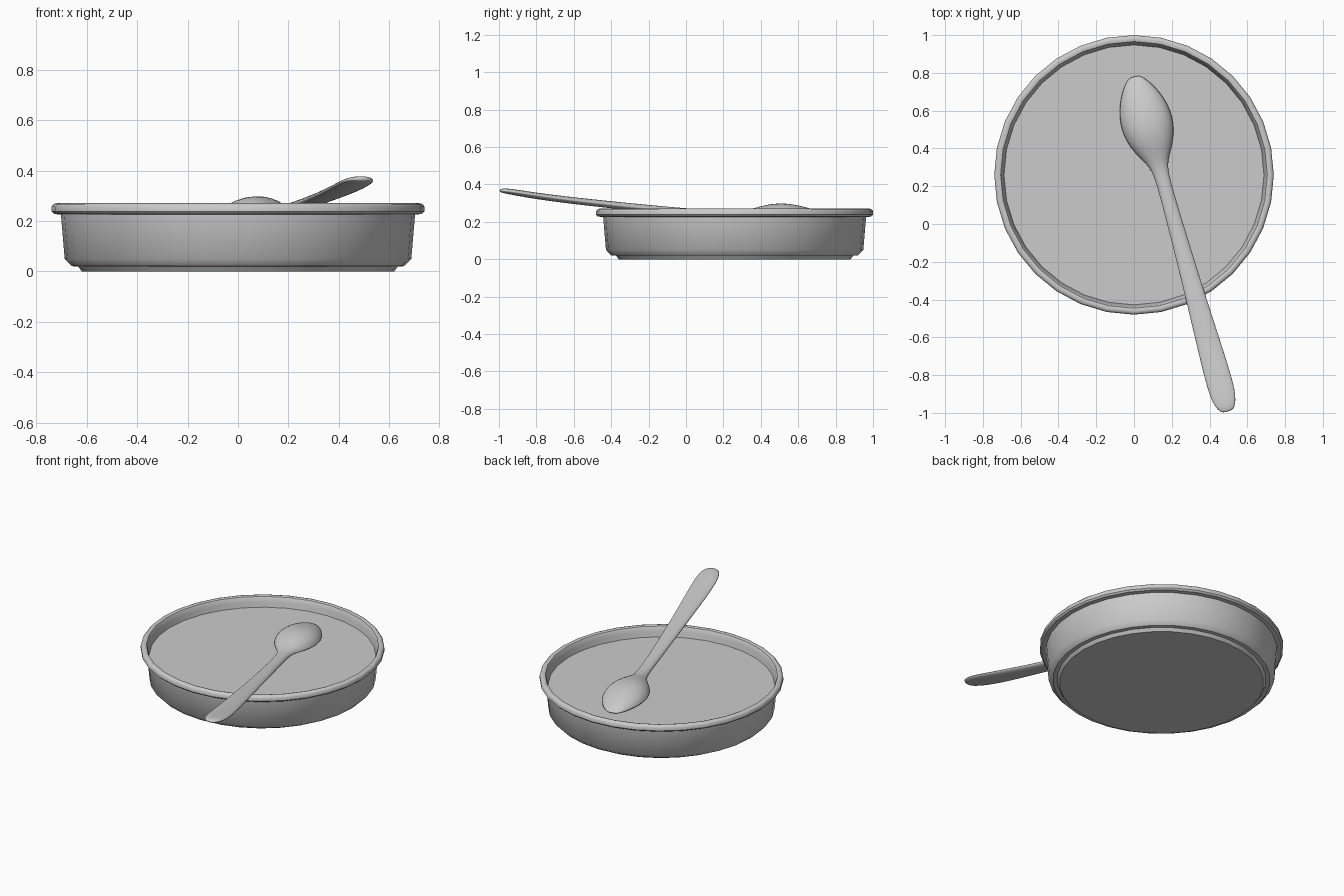
import bpy, bmesh, math

CY = 0.26      # dish centre in y
SIDES = 32


def finish(name, bm, angle):
    bmesh.ops.recalc_face_normals(bm, faces=bm.faces)
    me = bpy.data.meshes.new(name)
    bm.to_mesh(me)
    bm.free()
    ob = bpy.data.objects.new(name, me)
    bpy.context.collection.objects.link(ob)
    bpy.ops.object.select_all(action='DESELECT')
    ob.select_set(True)
    bpy.context.view_layer.objects.active = ob
    bpy.ops.object.shade_smooth_by_angle(angle=math.radians(angle))
    return ob


def loft(bm, rings):
    """Bridge closed rings of points and cap both ends."""
    vs = [[bm.verts.new(p) for p in r] for r in rings]
    n = len(vs[0])
    for a, b in zip(vs, vs[1:]):
        for i in range(n):
            j = (i + 1) % n
            bm.faces.new((a[i], a[j], b[j], b[i]))
    bm.faces.new(vs[0])
    bm.faces.new(vs[-1])


def circle(r, z):
    return [(r * math.sin(2 * math.pi * i / SIDES),
             CY + r * math.cos(2 * math.pi * i / SIDES), z) for i in range(SIDES)]


# Dish: foot, wall, rolled rim, inside
profile = [(0.62, 0), (0.635, 0.02), (0.66, 0.021), (0.688, 0.05), (0.703, 0.226),
           (0.73, 0.228), (0.74, 0.238), (0.74, 0.258), (0.732, 0.268), (0.72, 0.271),
           (0.706, 0.267), (0.699, 0.255), (0.695, 0.235), (0.685, 0.19), (0.66, 0.06), (0.6, 0.045)]
bm = bmesh.new()
loft(bm, [circle(r, z) for r, z in profile])
finish("dish", bm, 40)

# Flat filling inside the dish
bm = bmesh.new()
bm.faces.new([bm.verts.new(p) for p in circle(0.688, 0.203)])
filling = finish("filling", bm, 30)
if filling.data.polygons[0].normal.z < 0:
    filling.data.flip_normals()

# Spoon, face down: distance from tip, half width, edge z, top rise, underside rise
stations = [
    (0.000, 0.022, 0.212, 0.006, -0.004),
    (0.012, 0.043, 0.211, 0.014, 0.000),
    (0.040, 0.068, 0.210, 0.031, 0.015),
    (0.085, 0.097, 0.210, 0.050, 0.033),
    (0.150, 0.126, 0.210, 0.072, 0.055),
    (0.220, 0.141, 0.210, 0.087, 0.069),
    (0.290, 0.140, 0.211, 0.092, 0.073),
    (0.360, 0.121, 0.214, 0.080, 0.058),
    (0.420, 0.089, 0.220, 0.058, 0.030),
    (0.465, 0.061, 0.227, 0.039, 0.000),
    (0.510, 0.044, 0.232, 0.027, -0.018),
    (0.580, 0.038, 0.235, 0.024, -0.022),
    (0.770, 0.041, 0.247, 0.022, -0.020),
    (1.000, 0.047, 0.268, 0.021, -0.019),
    (1.220, 0.054, 0.290, 0.020, -0.018),
    (1.450, 0.064, 0.314, 0.019, -0.018),
    (1.640, 0.071, 0.338, 0.018, -0.017),
    (1.740, 0.070, 0.354, 0.017, -0.016),
    (1.800, 0.058, 0.363, 0.016, -0.014),
    (1.830, 0.041, 0.366, 0.012, -0.011),
    (1.842, 0.022, 0.367, 0.007, -0.006),
]
dx, dy = 0.269, -0.963
N = 16
rings = []
for t, w, z, top, under in stations:
    ring = []
    for i in range(N):
        a = 2 * math.pi * i / N
        s = math.sin(a)
        rise = s * top if s >= 0 else -s * under
        u = w * math.cos(a)
        ring.append((dx * t - dy * u, 0.78 + dy * t + dx * u, z + rise))
    rings.append(ring)
bm = bmesh.new()
loft(bm, rings)
spoon = finish("spoon", bm, 180)
sub = spoon.modifiers.new("smooth", 'SUBSURF')
sub.levels = sub.render_levels = 1
